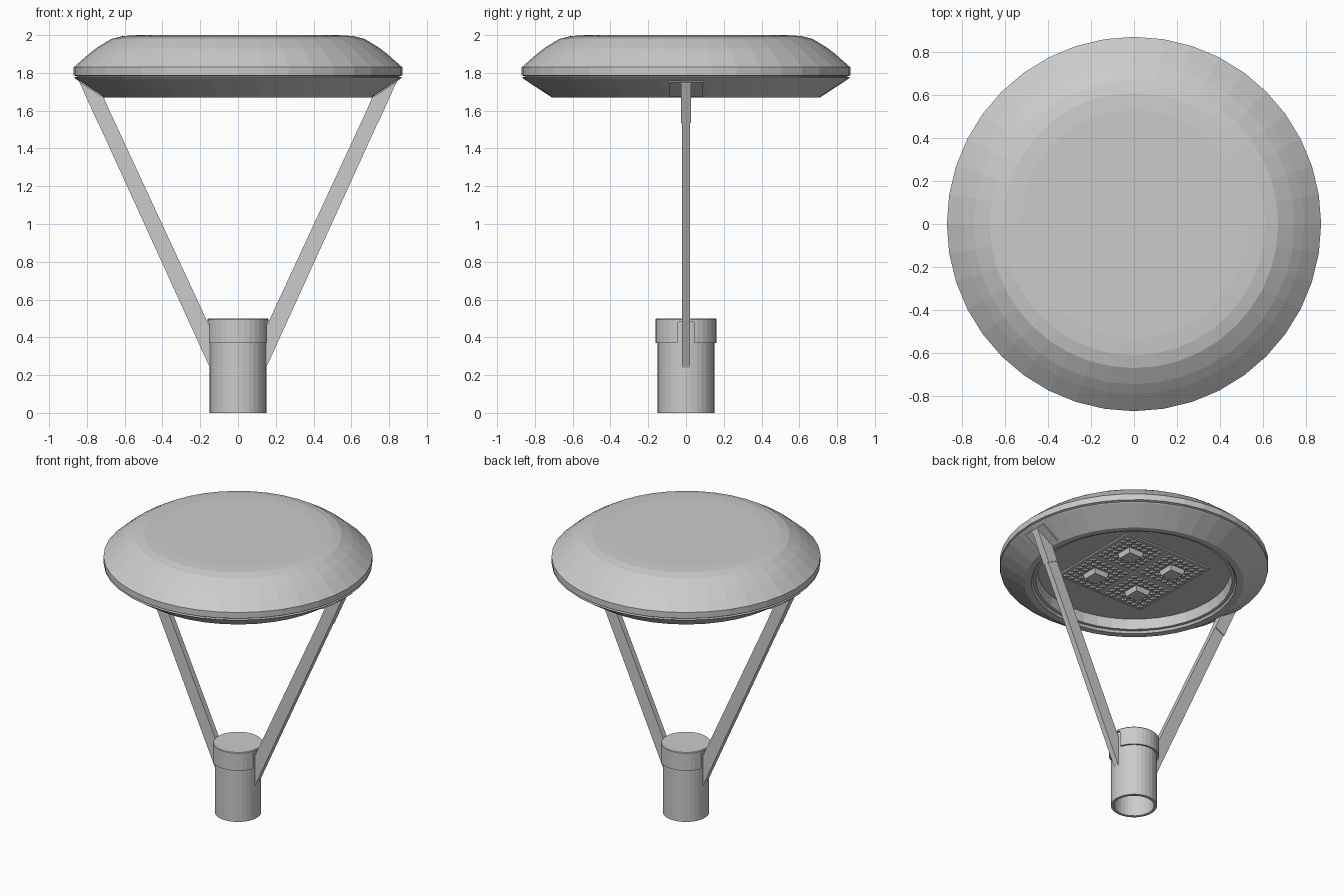
import bpy, bmesh, math
from mathutils import Vector

if "Cube" in bpy.data.objects:
    bpy.data.objects.remove(bpy.data.objects["Cube"])


def finish(name, bm):
    bmesh.ops.recalc_face_normals(bm, faces=bm.faces)
    mesh = bpy.data.meshes.new(name)
    bm.to_mesh(mesh)
    bm.free()
    ob = bpy.data.objects.new(name, mesh)
    bpy.context.collection.objects.link(ob)
    return ob


def lathe(name, profile, n):
    """Revolve (radius, z) points around z; radius 0 closes on the axis."""
    bm = bmesh.new()
    rings = []
    for r, z in profile:
        if r == 0:
            rings.append([bm.verts.new((0, 0, z))] * n)
        else:
            rings.append([bm.verts.new((r * math.cos(2 * math.pi * i / n),
                                        r * math.sin(2 * math.pi * i / n), z)) for i in range(n)])
    for a, b in zip(rings, rings[1:]):
        for i in range(n):
            j = (i + 1) % n
            quad = list(dict.fromkeys([a[i], a[j], b[j], b[i]]))
            bm.faces.new(quad)
    return finish(name, bm)


def plate(name, outline, half_y, side):
    """Extrude an (x, z) outline along y; side = 1 or -1 mirrors it in x."""
    bm = bmesh.new()
    f = bm.faces.new([bm.verts.new((side * x, -half_y, z)) for x, z in outline])
    out = bmesh.ops.extrude_face_region(bm, geom=[f])
    bmesh.ops.translate(bm, vec=(0, 2 * half_y, 0),
                        verts=[v for v in out["geom"] if isinstance(v, bmesh.types.BMVert)])
    return finish(name, bm)


def add_box(bm, center, size, taper=1.0):
    """Box whose lower face is scaled by taper."""
    c = Vector(center)
    for v in bmesh.ops.create_cube(bm, size=1)["verts"]:
        k = taper if v.co.z < 0 else 1.0
        v.co = c + Vector((v.co.x * size[0] * k, v.co.y * size[1] * k, v.co.z * size[2]))


# Lamp head: domed cover, seam groove, conical underside and recess
lathe("lamp_head", [(0, 2.0), (0.53, 2.0), (0.61, 1.995), (0.67, 1.98), (0.745, 1.935),
                    (0.79, 1.90), (0.83, 1.865), (0.87, 1.83), (0.87, 1.787), (0.855, 1.783),
                    (0.855, 1.779), (0.868, 1.775), (0.86, 1.768), (0.71, 1.67), (0.665, 1.67),
                    (0.655, 1.685), (0.635, 1.685), (0.625, 1.755), (0, 1.755)], 40)

# Light panel under the head: backing plate, centre blocks, small lenses
PANEL_Z = 1.755
bm = bmesh.new()
add_box(bm, (0, 0, PANEL_Z - 0.004), (0.70, 0.70, 0.012))
finish("light_panel", bm)
blocks, lenses = bmesh.new(), bmesh.new()
for mx in (-0.175, 0.175):
    for my in (-0.175, 0.175):
        add_box(blocks, (mx, my, PANEL_Z - 0.025), (0.12, 0.12, 0.04), 0.85)
        for i in range(-3, 4):
            for j in range(-3, 4):
                if max(abs(i), abs(j)) > 1:
                    add_box(lenses, (mx + i * 0.045, my + j * 0.045, PANEL_Z - 0.014),
                            (0.03, 0.03, 0.014), 0.7)
finish("light_centre_blocks", blocks)
finish("light_lenses", lenses)

# Hollow post socket
lathe("post_socket", [(0, 0.495), (0.15, 0.495), (0.15, 0), (0.13, 0), (0.13, 0.45), (0, 0.45)], 32)

# Collar with a rounded notch for each arm
collar = lathe("collar", [(0, 0.5), (0.158, 0.5), (0.162, 0.495), (0.162, 0.37),
                          (0.145, 0.37), (0.145, 0.46), (0, 0.46)], 32)
bm = bmesh.new()
add_box(bm, (0, 0, 0.40), (0.6, 0.09, 0.17))
top_edges = [e for e in bm.edges if all(v.co.z > 0.45 for v in e.verts)
             and abs(e.verts[0].co.y - e.verts[1].co.y) < 1e-5]
bmesh.ops.bevel(bm, geom=top_edges, offset=0.015, segments=3, profile=0.5, affect='EDGES')
cutter = finish("notch_cutter", bm)
cutter.hide_render = True
cutter.hide_set(True)
mod = collar.modifiers.new("notches", 'BOOLEAN')
mod.operation = 'DIFFERENCE'
mod.solver = 'EXACT'
mod.object = cutter
bpy.context.view_layer.objects.active = collar
bpy.ops.object.modifier_apply(modifier=mod.name)
bpy.data.objects.remove(cutter)

# Arms, end sleeves and mounting plates on both sides
for side, label in ((-1, "left"), (1, "right")):
    plate(label + "_arm", [(0.147, 0.235), (0.84, 1.755), (0.715, 1.675), (0.147, 0.45)], 0.02, side)
    plate(label + "_arm_sleeve", [(0.742, 1.535), (0.842, 1.757), (0.712, 1.672), (0.668, 1.572)],
          0.026, side)
    plate(label + "_mounting_plate", [(0.725, 1.675), (0.842, 1.752), (0.835, 1.765), (0.717, 1.687)],
          0.09, side)
